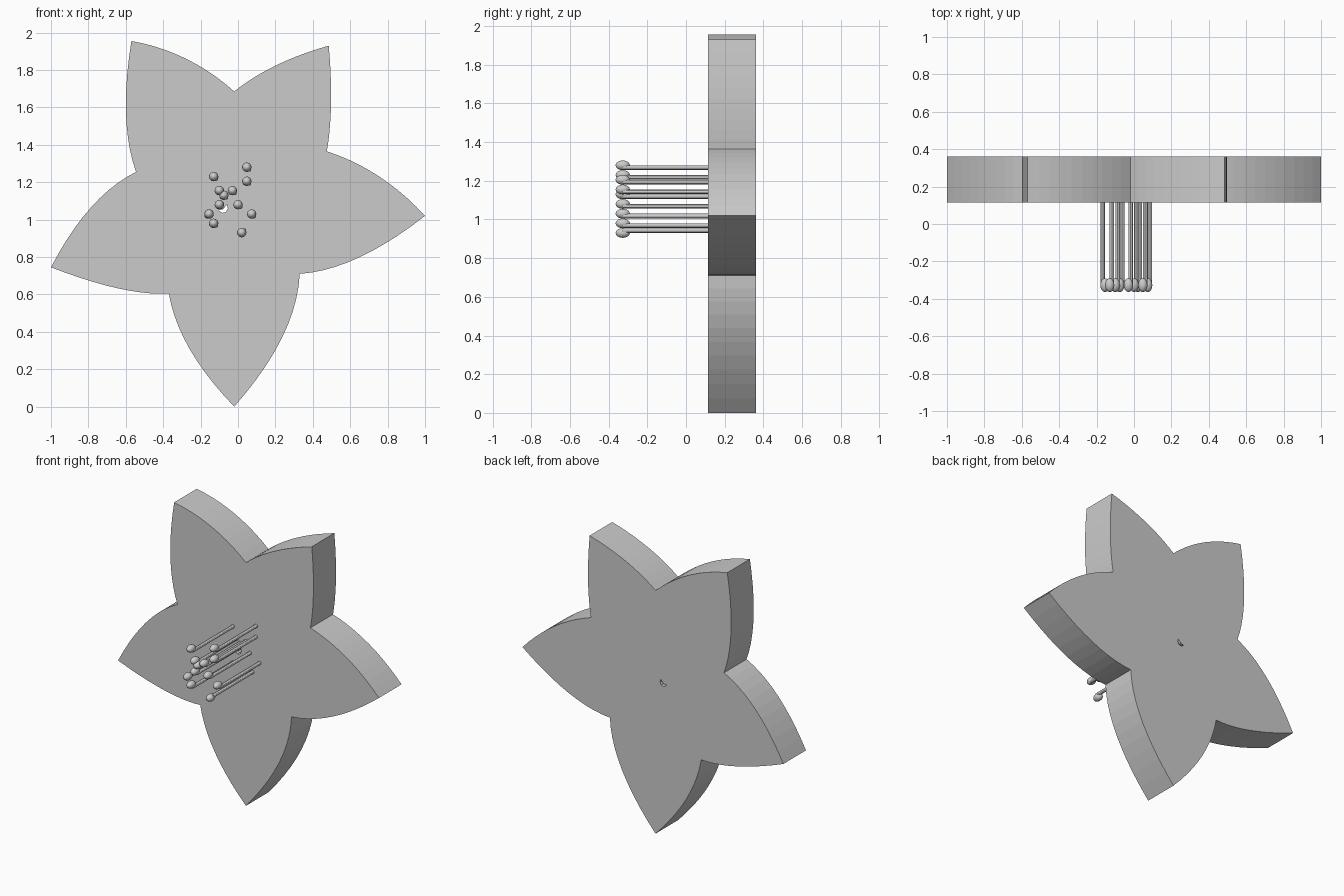
import bpy
import math
from mathutils import Vector

cube = bpy.data.objects.get("Cube")
if cube:
    bpy.data.objects.remove(cube, do_unlink=True)

grey = bpy.data.materials.new("plain grey")
grey.use_nodes = True
grey.diffuse_color = (0.6, 0.6, 0.6, 1)
grey.node_tree.nodes["Principled BSDF"].inputs["Base Color"].default_value = (0.6, 0.6, 0.6, 1)

FRONT, BACK = 0.115, 0.362

# Petal outline: each corner is followed by the control point of the next edge
corners = [(-0.57, 1.955), (-0.02, 1.685), (0.485, 1.93), (0.475, 1.365), (1.0, 1.02),
           (0.33, 0.71), (-0.02, 0.0), (-0.37, 0.605), (-1.0, 0.745), (-0.545, 1.255)]
bulges = [(-0.26, 1.90), (0.17, 1.84), (0.515, 1.60), (0.77, 1.27), (0.63, 0.73),
          (0.315, 0.38), (-0.32, 0.31), (-0.60, 0.59), (-0.80, 1.13), (-0.64, 1.52)]


def petal_outline(steps=10):
    points = []
    for i, bulge in enumerate(bulges):
        a, b, c = Vector(corners[i]), Vector(bulge), Vector(corners[(i + 1) % len(corners)])
        for s in range(steps):
            t = s / steps
            points.append(a * (1 - t) ** 2 + b * 2 * t * (1 - t) + c * t * t)
    return points


def add_loop(curve, points):
    spline = curve.splines.new("POLY")
    spline.points.add(len(points) - 1)
    for p, (x, z) in zip(spline.points, points):
        p.co = (x, z, 0, 1)
    spline.use_cyclic_u = True


# Flower slab with a small crescent slot through its middle
curve = bpy.data.curves.new("flower_slab", "CURVE")
curve.dimensions = "2D"
curve.fill_mode = "BOTH"
curve.extrude = (BACK - FRONT) / 2
add_loop(curve, petal_outline())
add_loop(curve, [(-0.105, 1.05), (-0.08, 1.055), (-0.06, 1.08),
                 (-0.054, 1.06), (-0.065, 1.04), (-0.085, 1.036)])
slab = bpy.data.objects.new("flower_slab", curve)
bpy.context.collection.objects.link(slab)
slab.rotation_euler.x = math.pi / 2
slab.location.y = (FRONT + BACK) / 2
bpy.ops.object.select_all(action="DESELECT")
slab.select_set(True)
bpy.context.view_layer.objects.active = slab
bpy.ops.object.convert(target="MESH")
slab = bpy.context.object
slab.data.materials.clear()
slab.data.materials.append(grey)
bpy.ops.object.shade_flat()


def finish(name):
    obj = bpy.context.object
    obj.name = name
    obj.data.materials.append(grey)
    bpy.ops.object.shade_smooth_by_angle()


# Stamens: oval head on a thin stalk set slightly off the head centre
heads = [(-0.155, 1.03), (-0.13, 1.23), (0.047, 1.28), (0.047, 1.205),
         (-0.10, 1.155), (-0.03, 1.155), (-0.076, 1.13), (-0.10, 1.08),
         (0.0, 1.08), (-0.13, 0.98), (0.073, 1.03), (0.02, 0.93)]
HEAD_Y, STALK_END = -0.327, FRONT + 0.005
for i, (x, z) in enumerate(heads):
    bpy.ops.mesh.primitive_uv_sphere_add(segments=16, ring_count=10, radius=1, location=(x, HEAD_Y, z))
    bpy.context.object.scale = (0.025, 0.037, 0.025)
    finish(f"stamen_head_{i + 1}")

    dx = -0.012 if i == 0 else 0.012
    dz = 0.012 if i == len(heads) - 1 else -0.012
    bpy.ops.mesh.primitive_cylinder_add(
        vertices=12, radius=0.012, depth=STALK_END - HEAD_Y,
        location=(x + dx, (HEAD_Y + STALK_END) / 2, z + dz), rotation=(math.pi / 2, 0, 0))
    finish(f"stamen_stalk_{i + 1}")
